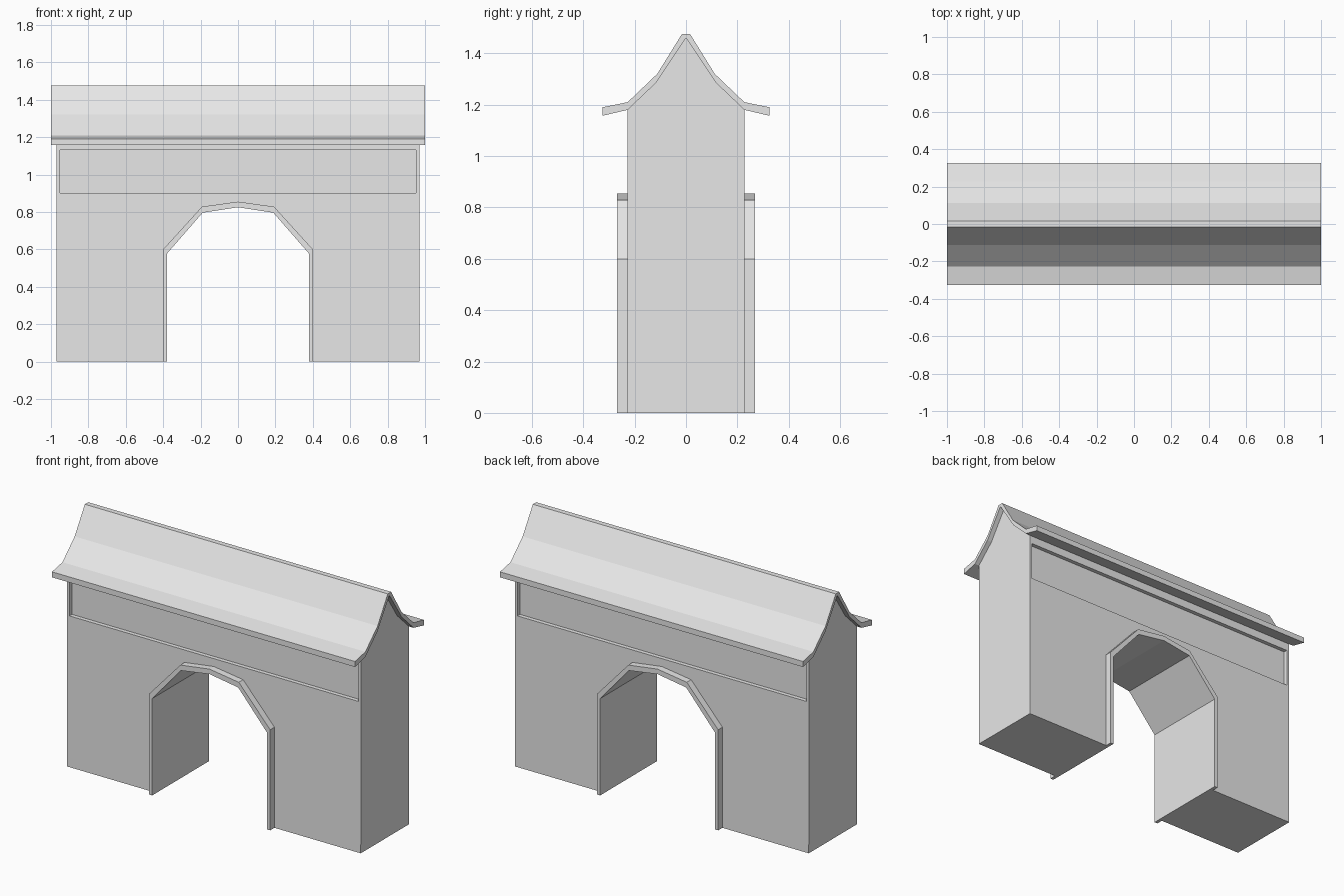
import bpy
import bmesh
from mathutils import Vector

cube = bpy.data.objects.get("Cube")
if cube:
    bpy.data.objects.remove(cube, do_unlink=True)

stone = bpy.data.materials.new("light_grey_stone")
stone.use_nodes = True
grey = (0.8, 0.8, 0.8, 1)
stone.diffuse_color = grey
stone.node_tree.nodes["Principled BSDF"].inputs["Base Color"].default_value = grey


def prism(name, outline, half, axis):
    """Extrude an outline (across, z) from -half to +half along x or y."""
    bm = bmesh.new()
    along_x = axis == "x"
    verts = [bm.verts.new((-half, a, z) if along_x else (a, -half, z)) for a, z in outline]
    face = bm.faces.new(verts)
    grown = bmesh.ops.extrude_face_region(bm, geom=[face])["geom"]
    shift = Vector((2 * half, 0, 0) if along_x else (0, 2 * half, 0))
    bmesh.ops.translate(bm, vec=shift, verts=[v for v in grown if isinstance(v, bmesh.types.BMVert)])
    bmesh.ops.recalc_face_normals(bm, faces=bm.faces)
    mesh = bpy.data.meshes.new(name)
    bm.to_mesh(mesh)
    bm.free()
    mesh.materials.append(stone)
    obj = bpy.data.objects.new(name, mesh)
    bpy.context.collection.objects.link(obj)
    return obj


def mirrored(points):
    """Complete a half outline, leaving points on the centre line single."""
    return points + [(-a, z) for a, z in reversed(points) if a > 0]


def cut(target, cutter):
    mod = target.modifiers.new(cutter.name, "BOOLEAN")
    mod.operation = "DIFFERENCE"
    mod.solver = "EXACT"
    mod.object = cutter
    cutter.hide_render = True
    cutter.hide_viewport = True
    cutter.display_type = "WIRE"


# Shared half profiles: roof underside, roof top and the two arch lines
underside = [(0.325, 1.157), (0.227, 1.18), (0.115, 1.287), (0, 1.46)]
roof_top = [(0.325, 1.19), (0.227, 1.21), (0.112, 1.32), (0.016, 1.475)]
arch_outer = [(0.4, 0), (0.4, 0.6), (0.193, 0.828), (0, 0.855)]
arch_inner = [(0.379, 0), (0.379, 0.578), (0.189, 0.796), (0, 0.825)]

# Curved roof slab
prism("roof", mirrored(roof_top) + mirrored(underside)[::-1], 1.0, "x")

# Gabled wall block
wall = prism("wall", mirrored([(0.228, 0)] + underside[1:]), 0.97, "x")

# Archway opening, running slightly below the ground for a clean cut
opening = [(0.4, -0.1)] + arch_outer[1:]
cut(wall, prism("archway_cutter", mirrored(opening), 0.5, "y"))

# Sunken panel on the front and the back
panel = mirrored([(0.953, 0.902), (0.953, 1.132)])
for side, name in ((-1, "front"), (1, "back")):
    cutter = prism(name + "_panel_cutter", panel, 0.05, "y")
    cutter.location.y = side * 0.253
    cut(wall, cutter)

# Arch lining, standing proud of both faces
prism("arch_lining", mirrored(arch_outer) + mirrored(arch_inner)[::-1], 0.268, "y")
